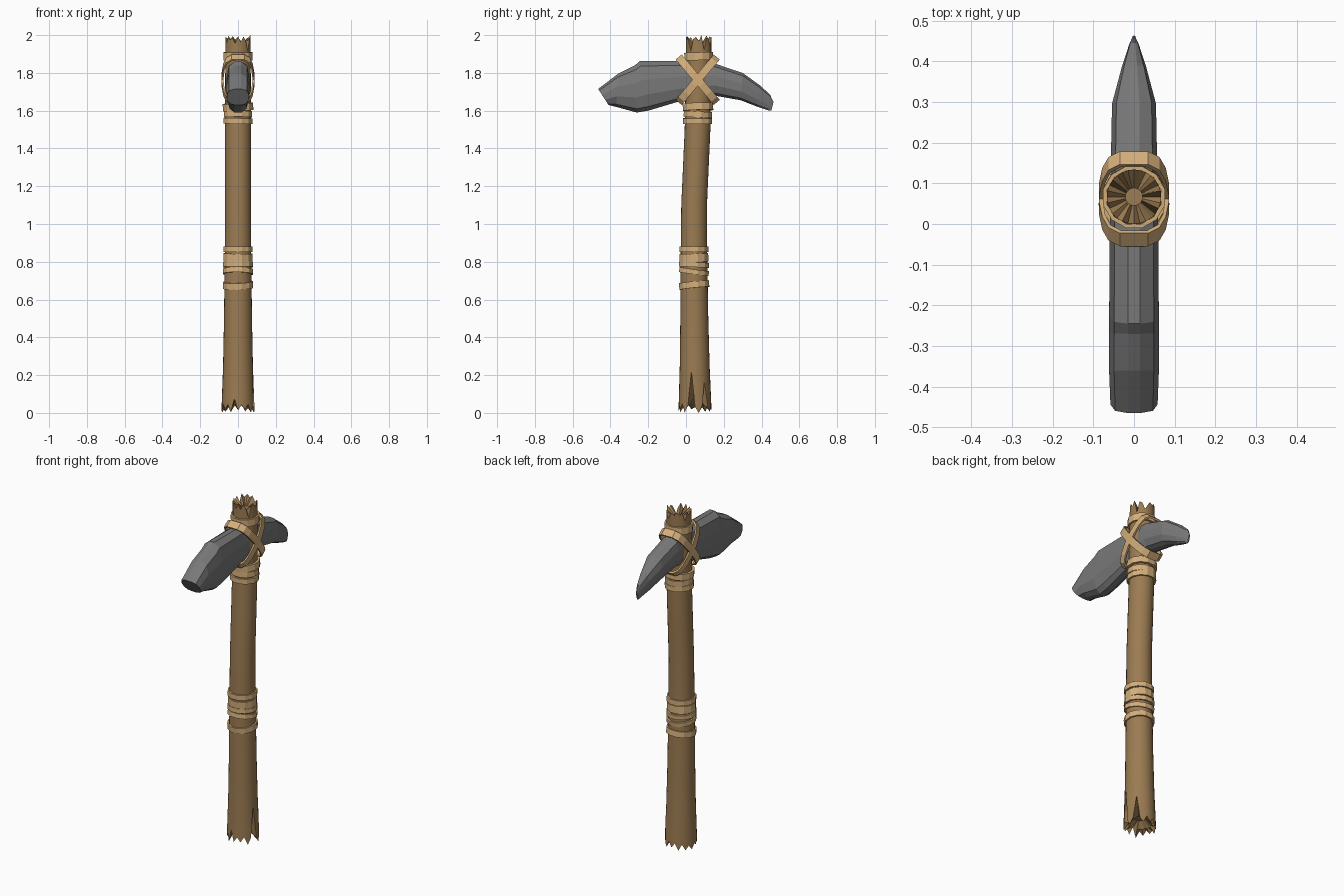
import bpy, bmesh, math, random
from mathutils import Vector, Matrix

random.seed(4)
if "Cube" in bpy.data.objects:
    bpy.data.objects.remove(bpy.data.objects["Cube"])


def material(name, rgb):
    m = bpy.data.materials.new(name)
    m.use_nodes = True
    m.diffuse_color = (*rgb, 1)
    m.node_tree.nodes["Principled BSDF"].inputs["Base Color"].default_value = (*rgb, 1)
    return m


wood = material("brown wood", (0.33, 0.20, 0.085))
stone = material("grey stone", (0.19, 0.19, 0.19))
rope = material("tan binding", (0.66, 0.43, 0.20))


def loft(name, rings, mat, closed=False):
    """Skin a list of equal rings; cap the ends, or join last to first."""
    bm = bmesh.new()
    vs = [[bm.verts.new(p) for p in ring] for ring in rings]
    n = len(vs[0])
    pairs = list(zip(vs, vs[1:])) + ([(vs[-1], vs[0])] if closed else [])
    for a, b in pairs:
        for i in range(n):
            j = (i + 1) % n
            bm.faces.new((a[i], a[j], b[j], b[i]))
    if not closed:
        bm.faces.new(vs[0])
        bm.faces.new(vs[-1])
    bmesh.ops.recalc_face_normals(bm, faces=bm.faces)
    me = bpy.data.meshes.new(name)
    bm.to_mesh(me)
    bm.free()
    me.materials.append(mat)
    ob = bpy.data.objects.new(name, me)
    bpy.context.collection.objects.link(ob)
    return ob


# Handle centre line: height, y offset, radius
AXIS = [(0, 0.048, 0.088), (0.25, 0.046, 0.079), (0.5, 0.044, 0.074),
        (0.85, 0.042, 0.070), (1.1, 0.043, 0.068), (1.3, 0.052, 0.068),
        (1.5, 0.061, 0.068), (1.7, 0.065, 0.068), (1.9, 0.067, 0.067),
        (2.0, 0.067, 0.067)]


def axis(z):
    for (z0, y0, r0), (z1, y1, r1) in zip(AXIS, AXIS[1:]):
        if z <= z1:
            t = (z - z0) / (z1 - z0)
            return y0 + t * (y1 - y0), r0 + t * (r1 - r0)
    return AXIS[-1][1:]


# Handle with splintered, hollowed ends
N = 28


def ring(heights, scale=1.0):
    pts = []
    for i, z in enumerate(heights):
        y, r = axis(z)
        a = math.tau * i / N
        pts.append((r * scale * math.cos(a), y + r * scale * math.sin(a), z))
    return pts


def slot(degrees):
    return round(degrees / 360 * N) % N


low = [random.uniform(0.0, 0.02) if i % 2 else random.uniform(0.025, 0.05) for i in range(N)]
high = [random.uniform(1.985, 2.0) if i % 2 else random.uniform(1.955, 1.98) for i in range(N)]
low[1], high[1] = 0.0, 2.0
for deg, z in ((-13, 0.22), (39, 0.17), (-105, 0.075)):
    low[slot(deg)] = z
for deg, z in ((-39, 1.915), (26, 1.92), (64, 1.94), (150, 1.94)):
    high[slot(deg)] = z

rings = [ring([0.075] * N, 0.3), ring([max(z, 0.04) for z in low], 0.72), ring(low)]
rings += [ring([z] * N) for z, _, _ in AXIS[1:-1]]
rings += [ring(high), ring([1.945] * N, 0.32)]
handle = loft("handle", rings, wood)
bpy.ops.object.select_all(action="DESELECT")
handle.select_set(True)
bpy.context.view_layer.objects.active = handle
bpy.ops.object.shade_smooth_by_angle(angle=math.radians(28))

# Stone head: top y, top z, bottom y, bottom z, half width
SECTIONS = [(-0.465, 1.715, -0.41, 1.63, 0.058), (-0.36, 1.795, -0.37, 1.62, 0.061),
            (-0.27, 1.84, -0.26, 1.59, 0.061), (-0.245, 1.862, -0.20, 1.60, 0.061),
            (-0.03, 1.862, -0.05, 1.645, 0.060), (0.15, 1.85, 0.15, 1.68, 0.057),
            (0.30, 1.80, 0.29, 1.655, 0.054), (0.39, 1.735, 0.38, 1.62, 0.030),
            (0.445, 1.685, 0.435, 1.602, 0.012), (0.463, 1.645, 0.452, 1.60, 0.004)]
HALF = [(0.25, 0), (0.8, 0.10), (1, 0.38), (1, 0.68), (0.72, 0.92), (0.3, 1)]
OUTLINE = HALF + [(-w, t) for w, t in reversed(HALF)]
loft("stone_head", [[(w * hw, ty + t * (by - ty), tz + t * (bz - tz)) for w, t in OUTLINE]
                    for ty, tz, by, bz, hw in SECTIONS], stone)


def strap(name, outline, height, thick, centre, tilt_x=0.0, tilt_y=0.0):
    """Flat closed band following a 2D outline, tilted and placed."""
    m = (Matrix.Translation(centre) @ Matrix.Rotation(math.radians(tilt_x), 4, "X")
         @ Matrix.Rotation(math.radians(tilt_y), 4, "Y"))
    loops = []
    for grow, h in ((0, -0.5), (thick, -0.5), (thick, 0.5), (0, 0.5)):
        loop = []
        for x, y in outline:
            p = Vector((x, y))
            p += p.normalized() * grow
            loop.append(m @ Vector((p.x, p.y, h * height)))
        loops.append(loop)
    return loft(name, loops, rope, closed=True)


# Bindings round the handle: height, width, thickness, tilts
BANDS = [(0.866, 0.030, 0.009, 0, 0), (0.822, 0.044, 0.007, 2, 1),
         (0.785, 0.026, 0.010, -3, 0), (0.748, 0.026, 0.009, -8, 1),
         (0.677, 0.034, 0.009, 6, -2), (1.545, 0.030, 0.010, 0, 1),
         (1.580, 0.032, 0.008, -3, 0), (1.620, 0.038, 0.014, 2, -3),
         (1.888, 0.042, 0.010, 2, 0)]
for k, (z, h, t, tx, ty) in enumerate(BANDS):
    y, r = axis(z)
    circle = [(r * 1.02 * math.cos(math.tau * (i + 0.5) / 12),
               r * 1.02 * math.sin(math.tau * (i + 0.5) / 12)) for i in range(12)]
    strap(f"binding_{k + 1}", circle, h, t, (0, y, z), tx, ty)

# Crossed lashings holding the head
QUARTER = [(0.076, 0.03), (0.071, 0.085), (0.058, 0.125), (0.032, 0.146)]
side = QUARTER + [(-x, y) for x, y in reversed(QUARTER)]
lash = side + [(-x, -y) for x, y in side]
for name, tilt in (("lashing_front_up", -50), ("lashing_back_up", 50)):
    strap(name, lash, 0.042, 0.011, (0, 0.062, 1.764), tilt)
